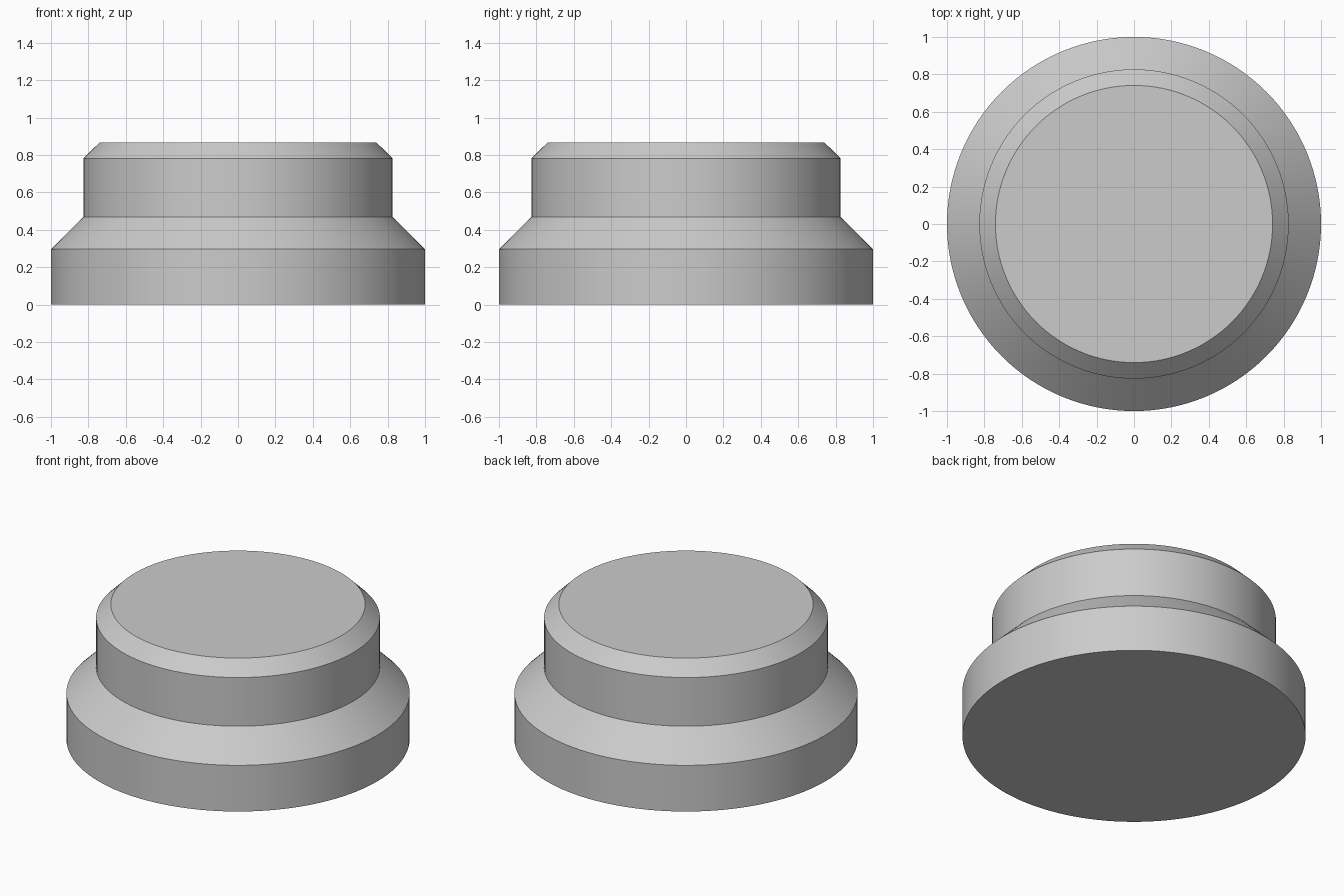
import bpy
import bmesh
import math

cube = bpy.data.objects.get("Cube")
if cube:
    bpy.data.objects.remove(cube, do_unlink=True)

# One plain grey material
grey = bpy.data.materials.new("light_grey")
grey.use_nodes = True
colour = (0.6, 0.6, 0.6, 1.0)
grey.diffuse_color = colour
grey.node_tree.nodes["Principled BSDF"].inputs["Base Color"].default_value = colour

SEGMENTS = 128


def turned_solid(name, profile):
    """Lathe a (radius, height) profile into a closed solid."""
    bm = bmesh.new()
    rings = []
    for radius, height in profile:
        rings.append([
            bm.verts.new((radius * math.cos(a), radius * math.sin(a), height))
            for a in (math.tau * i / SEGMENTS for i in range(SEGMENTS))
        ])
    for low, high in zip(rings, rings[1:]):
        for i in range(SEGMENTS):
            j = (i + 1) % SEGMENTS
            bm.faces.new((low[i], low[j], high[j], high[i]))
    bm.faces.new(reversed(rings[0]))
    bm.faces.new(rings[-1])
    mesh = bpy.data.meshes.new(name)
    bm.to_mesh(mesh)
    bm.free()
    mesh.materials.append(grey)
    obj = bpy.data.objects.new(name, mesh)
    bpy.context.collection.objects.link(obj)
    bpy.ops.object.select_all(action="DESELECT")
    obj.select_set(True)
    bpy.context.view_layer.objects.active = obj
    bpy.ops.object.shade_smooth_by_angle(angle=math.radians(30))
    return obj


# Wide base, sloped shoulder, straight neck and chamfered flat top
turned_solid("stepped_round_cap", [
    (1.0, 0.0),
    (1.0, 0.297),
    (0.827, 0.468),
    (0.827, 0.781),
    (0.741, 0.866),
])
